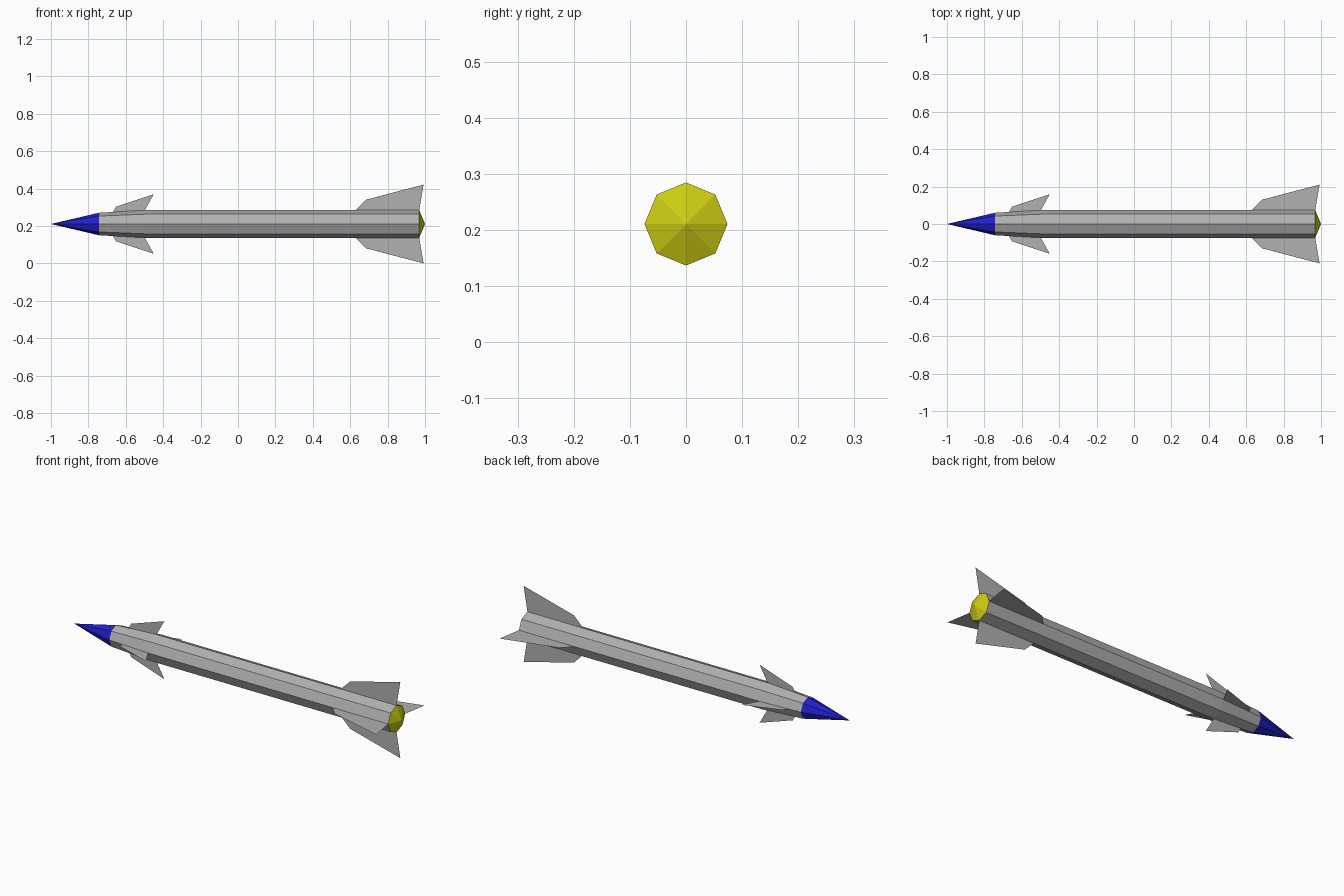
import bpy, bmesh, math

if "Cube" in bpy.data.objects:
    bpy.data.objects.remove(bpy.data.objects["Cube"])

AXIS_Z = 0.2105   # height of the rocket centre line
SIDES = 8


def material(name, rgb):
    m = bpy.data.materials.new(name)
    m.diffuse_color = (*rgb, 1)
    m.use_nodes = True
    m.node_tree.nodes["Principled BSDF"].inputs["Base Color"].default_value = m.diffuse_color
    return m


GREY = material("grey", (0.44, 0.44, 0.44))
BLUE = material("blue", (0.0144, 0.0144, 0.604))
YELLOW = material("yellow", (0.604, 0.604, 0.007))


def finish(name, bm, mat):
    mesh = bpy.data.meshes.new(name)
    bm.to_mesh(mesh)
    bm.free()
    mesh.materials.append(mat)
    ob = bpy.data.objects.new(name, mesh)
    ob.location.z = AXIS_Z
    bpy.context.collection.objects.link(ob)
    return ob


def lathe(name, profile, mat):
    """Eight-sided solid of revolution about x; profile is (x, radius), radius 0 is a tip."""
    bm = bmesh.new()
    rings = []
    for x, r in profile:
        if r == 0:
            rings.append([bm.verts.new((x, 0, 0))] * SIDES)
        else:
            angles = [2 * math.pi * k / SIDES for k in range(SIDES)]
            rings.append([bm.verts.new((x, r * math.cos(a), r * math.sin(a))) for a in angles])
    for a, b in zip(rings, rings[1:]):
        for k in range(SIDES):
            n = (k + 1) % SIDES
            corners = dict.fromkeys((a[k], a[n], b[n], b[k]))  # drops doubled tips
            bm.faces.new(list(corners))
    return finish(name, bm, mat)


def fins(name, outline, mat):
    """Four paper-thin fins around the axis; outline is (x, distance from axis)."""
    bm = bmesh.new()
    for c, s in ((1, 0), (0, 1), (-1, 0), (0, -1)):
        bm.faces.new([bm.verts.new((x, r * c, r * s)) for x, r in outline])
    return finish(name, bm, mat)


# Fuselage: pointed nose, slightly tapered tube, shallow exhaust cone
lathe("nose_cone", [(-1, 0), (-0.744, 0.06)], BLUE)
lathe("body_tube", [(-0.744, 0.06), (-0.498, 0.074), (0.969, 0.074)], GREY)
lathe("exhaust_cone", [(0.969, 0.074), (1, 0)], YELLOW)

# Small front fins and large tail fins
fins("front_fins", [(-0.668, 0.064), (-0.653, 0.092), (-0.45, 0.16), (-0.498, 0.074)], GREY)
fins("tail_fins", [(0.628, 0.074), (0.684, 0.13), (0.992, 0.2105), (0.969, 0.074)], GREY)
